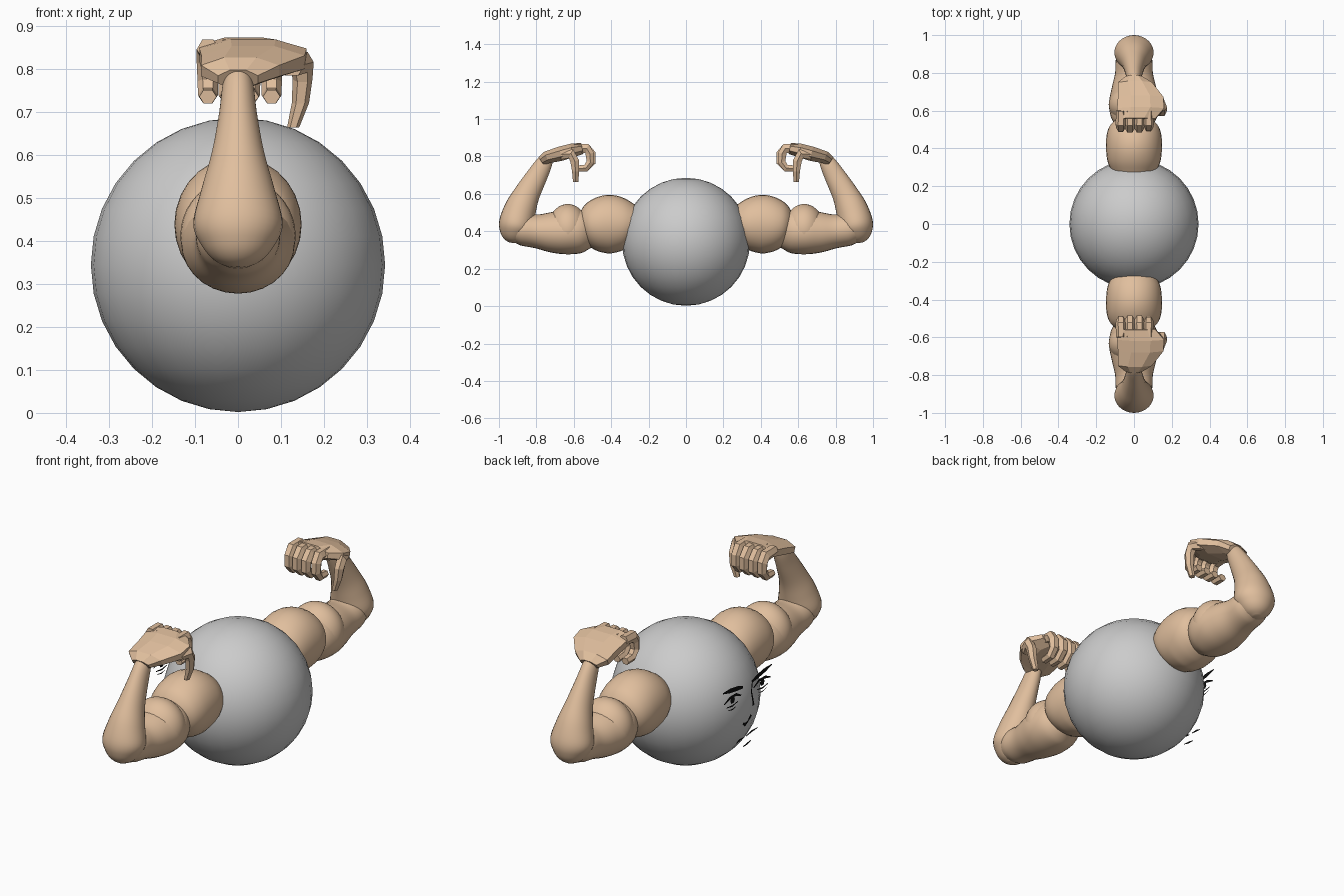
import bpy, bmesh, math
from mathutils import Vector

if "Cube" in bpy.data.objects:
    bpy.data.objects.remove(bpy.data.objects["Cube"])

def material(name, rgb):
    m = bpy.data.materials.new(name)
    m.diffuse_color = (*rgb, 1)
    m.use_nodes = True
    m.node_tree.nodes["Principled BSDF"].inputs["Base Color"].default_value = m.diffuse_color
    return m

SKIN = material("skin", (0.75, 0.52, 0.34))
INK = material("ink", (0.005, 0.005, 0.005))

def finish(name, bm, mat=None, smooth=True, mirror=True):
    bmesh.ops.recalc_face_normals(bm, faces=bm.faces)
    for f in bm.faces:
        f.smooth = smooth
    me = bpy.data.meshes.new(name)
    bm.to_mesh(me)
    bm.free()
    ob = bpy.data.objects.new(name, me)
    bpy.context.collection.objects.link(ob)
    if mat:
        me.materials.append(mat)
    if mirror:  # the second arm is a copy across the y = 0 plane
        mod = ob.modifiers.new("mirror", 'MIRROR')
        mod.use_axis = (False, True, False)
        mod.use_mirror_merge = False
    return ob

def spline(rows, steps):
    """Catmull-Rom interpolation of rows of numbers."""
    rows = [Vector(r) for r in rows]
    out = []
    for i in range(len(rows) - 1):
        a, b, c, d = (rows[max(i - 1, 0)], rows[i], rows[i + 1],
                      rows[min(i + 2, len(rows) - 1)])
        for k in range(steps):
            t = k / steps
            out.append(0.5 * (2 * b + (c - a) * t + (2 * a - 5 * b + 4 * c - d) * t * t
                              + (3 * b - a - 3 * c + d) * t ** 3))
    return out + [rows[-1]]

def loft(bm, rows, sides=28, steps=5, turn=0.0):
    """Tube through rows of (x, y, z, half width in x, half thickness)."""
    rows = spline(rows, steps) if steps > 1 else [Vector(r) for r in rows]
    pts = [Vector(r[:3]) for r in rows]
    rings = []
    for i, r in enumerate(rows):
        tan = pts[min(i + 1, len(pts) - 1)] - pts[max(i - 1, 0)]
        nrm = tan.cross(Vector((1, 0, 0))).normalized()
        ring = []
        for k in range(sides):
            a = math.tau * k / sides + turn
            ring.append(bm.verts.new(pts[i] + Vector((math.cos(a) * r[3], 0, 0))
                                     + nrm * math.sin(a) * r[4]))
        rings.append(ring)
    for p, q in zip(rings, rings[1:]):
        for k in range(sides):
            j = (k + 1) % sides
            bm.faces.new((p[k], p[j], q[j], q[k]))
    bm.faces.new(rings[0])
    bm.faces.new(rings[-1])

# Ball body
bm = bmesh.new()
bmesh.ops.create_uvsphere(bm, u_segments=32, v_segments=16, radius=0.342)
bmesh.ops.translate(bm, verts=bm.verts, vec=(0, 0, 0.344))
finish("ball_body", bm, mirror=False)

# Shoulders
bm = bmesh.new()
loft(bm, [(0, .26, .42, .10, .09), (0, .295, .43, .125, .115), (0, .34, .435, .142, .142),
          (0, .41, .438, .148, .157), (0, .48, .432, .143, .142), (0, .53, .425, .12, .11),
          (0, .56, .42, .07, .06), (0, .565, .42, .01, .01)])
finish("shoulder", bm, SKIN)

# Upper arms
bm = bmesh.new()
loft(bm, [(0, .50, .40, .08, .085), (0, .56, .40, .12, .115), (0, .64, .395, .132, .118),
          (0, .72, .395, .118, .108), (0, .80, .40, .10, .09), (0, .88, .41, .095, .085),
          (0, .94, .41, .07, .06)])
finish("upper_arm", bm, SKIN)

# Biceps
bm = bmesh.new()
bmesh.ops.create_uvsphere(bm, u_segments=32, v_segments=20, radius=1)
for v in bm.verts:
    v.co = Vector((v.co.x * .134, v.co.y * .108 + .632, v.co.z * .134 + .412))
finish("biceps", bm, SKIN)

# Forearms, from elbow tip to wrist
bm = bmesh.new()
loft(bm, [(0, .925, .338, .02, .02), (0, .923, .355, .055, .052), (0, .918, .39, .085, .078),
          (0, .908, .44, .104, .092), (0, .885, .52, .085, .085), (0, .85, .60, .062, .07),
          (0, .80, .69, .045, .057), (0, .76, .76, .036, .045), (0, .735, .80, .025, .03)])
finish("forearm", bm, SKIN)

# Fists: faceted palm, four curled fingers and a thumb
bm = bmesh.new()
loft(bm, [(.0, .775, .775, .05, .028), (.005, .745, .795, .098, .036), (.035, .67, .815, .13, .042),
          (.035, .61, .832, .135, .04), (.012, .555, .843, .108, .033)],
     sides=8, steps=1, turn=math.pi / 8)
finish("palm", bm, SKIN, smooth=False)

bm = bmesh.new()
for x, reach in ((-.07, .005), (-.022, 0), (.028, 0), (.078, .008)):
    loft(bm, [(x, .60, .845, .026, .026), (x, .53, .842, .027, .03), (x, .506 + reach, .815, .026, .027),
              (x, .503 + reach, .77, .024, .024), (x, .535, .738, .023, .022),
              (x, .585, .735, .02, .018)], sides=6, steps=1)
finish("fingers", bm, SKIN, smooth=False)

bm = bmesh.new()
loft(bm, [(.125, .67, .81, .03, .03), (.148, .615, .815, .028, .03), (.150, .595, .775, .023, .027),
          (.145, .59, .72, .02, .022), (.128, .59, .663, .014, .016)], sides=6, steps=1)
finish("thumb", bm, SKIN, smooth=False)

# Face: flat ink strokes of (y, z, half width) just touching the ball on the -x side
brow = [(.035, .468, .006), (.08, .478, .011), (.14, .488, .011), (.195, .495, .003)]
lid = [(.05, .432, .003), (.09, .452, .007), (.14, .452, .007), (.185, .436, .003)]
iris = [(.118, .448, .014), (.118, .432, .018), (.118, .418, .010)]
lower_lid = [(.075, .412, .002), (.12, .405, .004), (.165, .412, .002)]
crease = [(.09, .392, .001), (.12, .387, .003), (.155, .394, .001)]
strokes = []
for s in (1, -1):
    strokes += [[(s * y, z, w) for y, z, w in st] for st in (brow, lid, iris, lower_lid, crease)]
strokes += [
    [(-.04, .475, .003), (-.032, .42, .004), (-.044, .37, .005), (-.048, .345, .008)],  # nose bridge
    [(.035, .285, .006), (.02, .272, .009), (-.005, .282, .004), (-.03, .303, .008)],   # nostrils
    [(.09, .205, .002), (.06, .211, .005), (.03, .212, .002)],                         # lips
    [(.01, .211, .002), (-.03, .219, .005), (-.08, .22, .002)],
    [(.035, .167, .002), (.005, .17, .005), (-.03, .176, .002)],
]
bm = bmesh.new()
for st in strokes:
    prev = None
    for i, (y, z, w) in enumerate(st):
        a, b = st[max(i - 1, 0)], st[min(i + 1, len(st) - 1)]
        n = Vector((0, a[1] - b[1], b[0] - a[0])).normalized() * w
        c = Vector((-.343, y, z))
        pair = (bm.verts.new(c + n), bm.verts.new(c - n))
        if prev:
            bm.faces.new((prev[0], prev[1], pair[1], pair[0]))
        prev = pair
finish("face_drawing", bm, INK, smooth=False, mirror=False)
